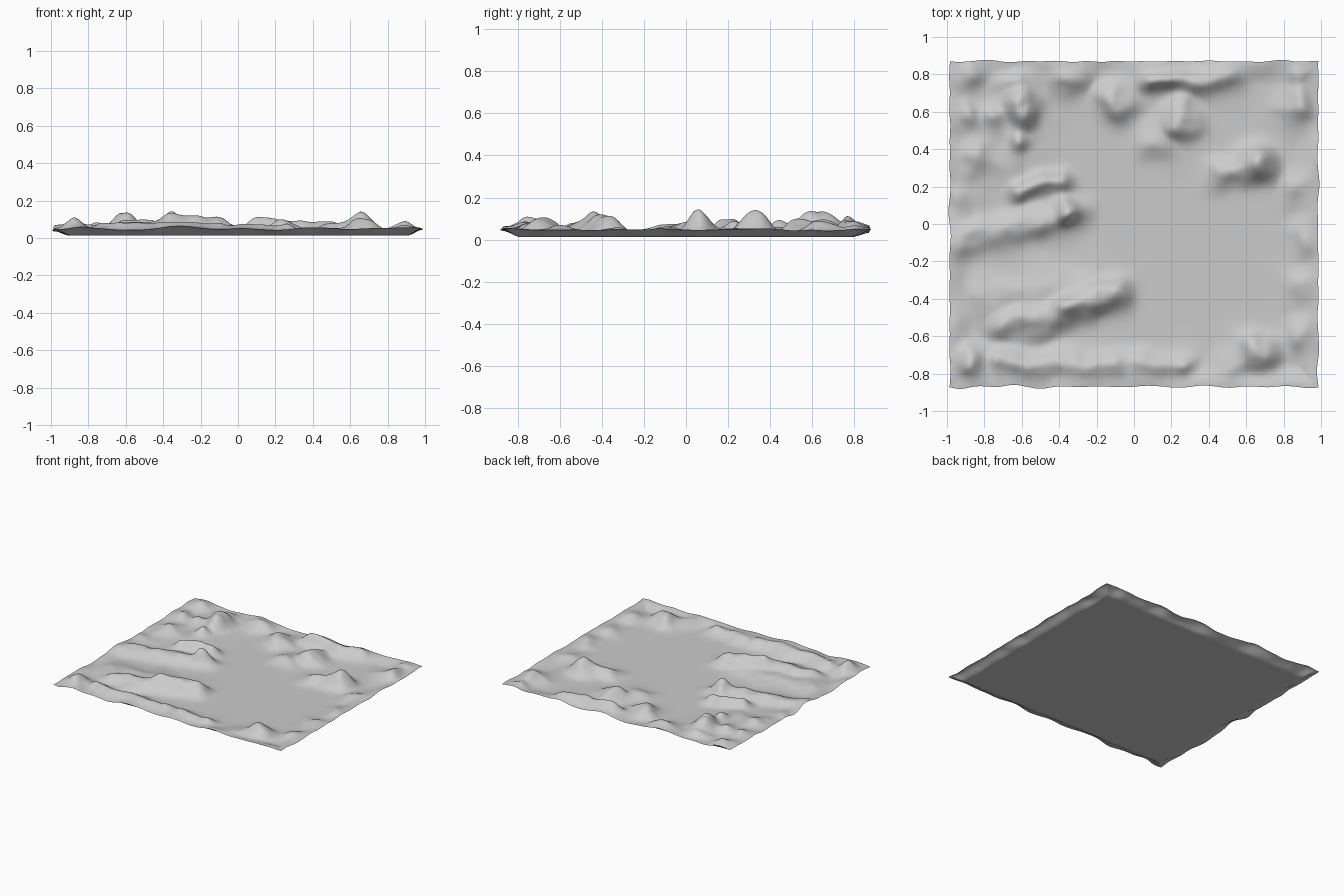
import bpy
import bmesh
import math
from mathutils import Vector, noise

if "Cube" in bpy.data.objects:
    bpy.data.objects.remove(bpy.data.objects["Cube"], do_unlink=True)

HALF_X, HALF_Y = 0.985, 0.87
CELLS_X, CELLS_Y = 190, 168
FLOOR, BASE = 0.022, 0.012

# Single hills: x, y, height, radius
west_hills = [
    (-.60, .62, .12, .09), (-.62, .78, .05, .10), (-.90, .79, .07, .10),
    (-.36, .78, .07, .10), (-.90, .57, .06, .08), (-.76, .57, .05, .08),
    (-.85, .36, .06, .09), (-.62, .45, .07, .07), (-.95, .16, .06, .08),
    (-.35, .07, .11, .08), (-.87, -.76, .08, .09)]
east_hills = [
    (-.08, .66, .07, .10), (.25, .57, .07, .09), (.12, .44, .04, .10),
    (.64, .32, .10, .09), (.90, .63, .08, .10), (.91, .80, .06, .09),
    (.66, -.67, .09, .09), (.92, -.08, .04, .08), (.93, -.33, .05, .10),
    (.92, -.62, .05, .10), (.88, .20, .03, .09)]

# Long ridges: start x, start y, end x, end y, height, radius
ridges = [
    (-.10, -.36, -.38, -.46, .09, .08), (-.38, -.47, -.70, -.53, .06, .08),
    (-.25, -.32, -.80, -.40, .03, .10), (-.38, .04, -.95, -.07, .055, .08),
    (-.40, .24, -.62, .16, .07, .07), (.10, .78, .50, .77, .08, .08),
    (.46, .26, .66, .32, .05, .07), (-.70, -.76, -.10, -.77, .06, .08),
    (.00, -.77, .27, -.75, .05, .07), (.48, -.77, .70, -.66, .03, .08),
    (-.65, .35, -.60, .75, .03, .16), (-.92, .10, -.88, .70, .02, .16)]


def ridge_distance(x, y, ax, ay, bx, by):
    a, d = Vector((ax, ay)), Vector((bx - ax, by - ay))
    p = Vector((x, y)) - a
    t = min(1, max(0, p.dot(d) / d.length_squared))
    return (p - d * t).length


def edge_distance(x, y):
    return max(0, min(HALF_X - abs(x), HALF_Y - abs(y)))


def smooth_ramp(value):
    t = min(1, max(0, value))
    return t * t * (3 - 2 * t)


def ground_height(x, y):
    # Bend the coordinates so hills get irregular outlines
    wx = x + 0.05 * noise.noise(Vector((x * 5, y * 5, 2)))
    wy = y + 0.05 * noise.noise(Vector((x * 5, y * 5, 7)))
    lift = 0
    for hx, hy, height, radius in west_hills + east_hills:
        far = math.hypot(wx - hx, wy - hy) / radius
        lift = math.hypot(lift, height * math.exp(-far * far))
    for ax, ay, bx, by, height, radius in ridges:
        far = ridge_distance(wx, wy, ax, ay, bx, by) / radius
        lift = math.hypot(lift, height * math.exp(-far * far))
    # Weathering grows with the height of the hill
    rough = noise.noise(Vector((x * 11, y * 11, 4)))
    lift *= 1 + 0.25 * rough
    # Rolling rim, with the hills sinking towards the outer edge
    inset = edge_distance(x, y)
    rim = 0.022 + 0.03 * noise.noise(Vector((x * 4, y * 4, 9)))
    fade = smooth_ramp(inset / 0.13)
    return max(0.004, FLOOR + lift * (0.3 + 0.7 * fade) + rim * (1 - fade))


def under_height(x, y):
    # Flat base that curves up to meet the rim
    rise = 1 - smooth_ramp(edge_distance(x, y) / 0.09)
    return BASE + (ground_height(x, y) - BASE) * rise


def outline(x, y):
    # Slightly wavy border
    sway = 1 - smooth_ramp(edge_distance(x, y) / 0.1)
    dx = noise.noise(Vector((x, y * 7, 1))) * 0.012 * sway
    dy = noise.noise(Vector((x * 7, y, 5))) * 0.016 * sway
    return x + dx, y + dy


def make_sheet(name, height, material, flip=False):
    bm = bmesh.new()
    bmesh.ops.create_grid(bm, x_segments=CELLS_X, y_segments=CELLS_Y, size=1)
    for v in bm.verts:
        x, y = v.co.x * HALF_X, v.co.y * HALF_Y
        v.co = (*outline(x, y), height(x, y))
    if flip:
        bmesh.ops.reverse_faces(bm, faces=bm.faces)
    for face in bm.faces:
        face.smooth = True
    mesh = bpy.data.meshes.new(name)
    bm.to_mesh(mesh)
    bm.free()
    mesh.materials.append(material)
    sheet = bpy.data.objects.new(name, mesh)
    bpy.context.collection.objects.link(sheet)
    return sheet


grey = bpy.data.materials.new("stone grey")
grey.use_nodes = True
grey.diffuse_color = (0.6, 0.6, 0.6, 1)
grey.node_tree.nodes["Principled BSDF"].inputs["Base Color"].default_value = grey.diffuse_color

# Hilly ground above, flat base below
make_sheet("terrain_surface", ground_height, grey)
make_sheet("terrain_underside", under_height, grey, flip=True)
